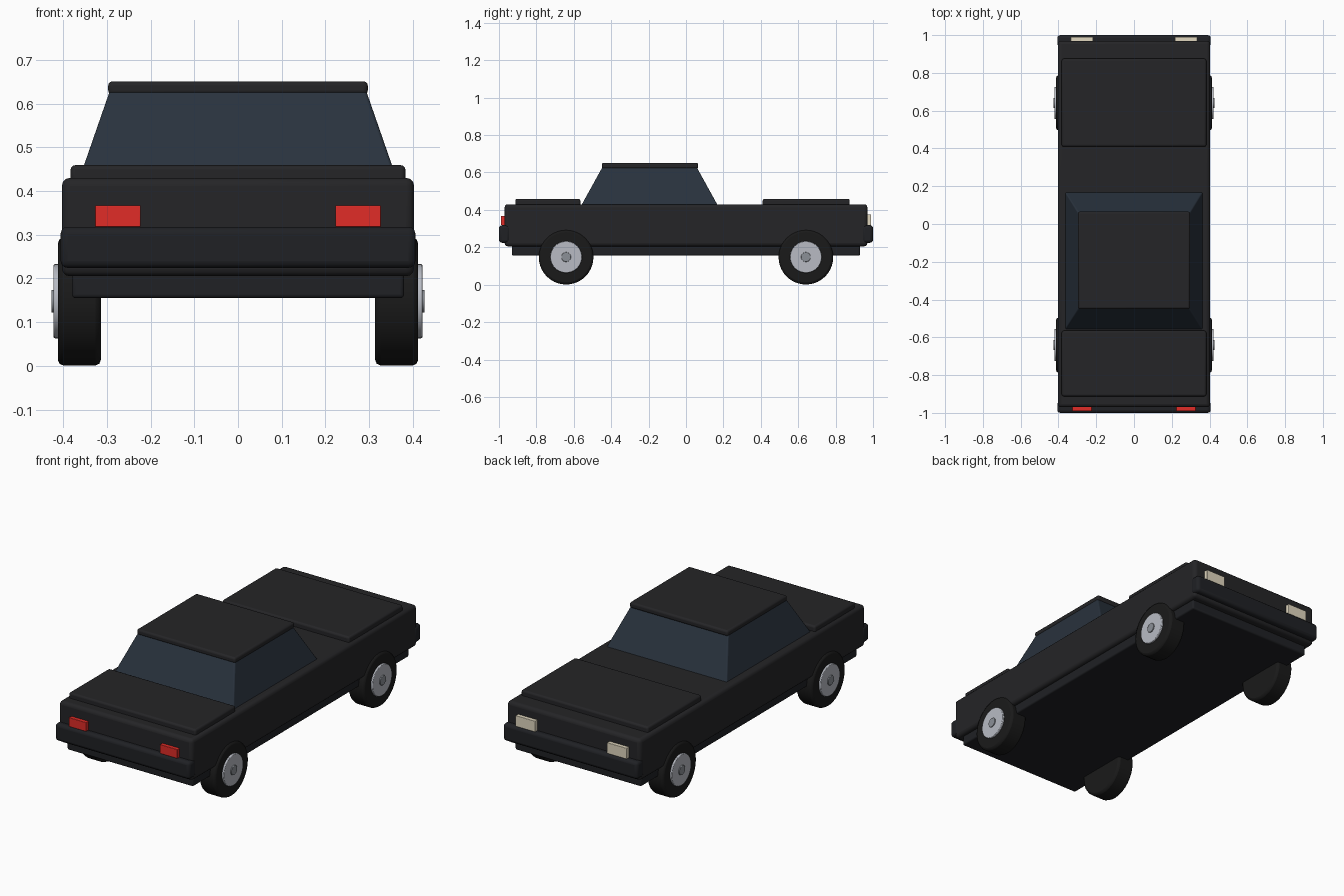
import bpy, bmesh, math
from mathutils import Matrix

if "Cube" in bpy.data.objects:
    bpy.data.objects.remove(bpy.data.objects["Cube"])


def material(name, rgb):
    m = bpy.data.materials.new(name)
    m.diffuse_color = (*rgb, 1)
    m.use_nodes = True
    m.node_tree.nodes["Principled BSDF"].inputs["Base Color"].default_value = m.diffuse_color
    return m


PAINT = material("black_paint", (0.018, 0.018, 0.02))
TRIM = material("dark_trim", (0.014, 0.015, 0.018))
GLASS = material("tinted_glass", (0.022, 0.032, 0.047))
RUBBER = material("rubber", (0.01, 0.01, 0.01))
RIM = material("rim_metal", (0.48, 0.5, 0.55))
HUB = material("hub_metal", (0.26, 0.28, 0.31))
RED = material("red_lamp", (0.75, 0.025, 0.02))
CREAM = material("cream_lamp", (0.75, 0.68, 0.52))


def finish(bm, name, mat, bevel=0.0, segments=3):
    mesh = bpy.data.meshes.new(name)
    bm.to_mesh(mesh)
    bm.free()
    mesh.materials.append(mat)
    ob = bpy.data.objects.new(name, mesh)
    bpy.context.collection.objects.link(ob)
    if bevel:
        mod = ob.modifiers.new("rounded_edges", 'BEVEL')
        mod.width, mod.segments = bevel, segments
        mod.limit_method, mod.angle_limit = 'ANGLE', math.radians(35)
    bpy.context.view_layer.objects.active = ob
    ob.select_set(True)
    bpy.ops.object.shade_smooth_by_angle(angle=math.radians(35))
    ob.select_set(False)
    return ob


def box(name, x, y, z, mat, bevel=0.0, top=None):
    """Box from (min, max) ranges; top gives x and y ranges of a tapered top."""
    bm = bmesh.new()
    bmesh.ops.create_cube(bm, size=1)
    for v in bm.verts:
        i, j, k = (int(c > 0) for c in v.co)
        xr, yr = top if top and k else (x, y)
        v.co = (xr[i], yr[j], z[k])
    return finish(bm, name, mat, bevel)


def disc(name, x0, x1, y, z, r, mat, bevel=0.0, sides=40):
    """Cylinder lying along x."""
    bm = bmesh.new()
    place = Matrix.Translation(((x0 + x1) / 2, y, z)) @ Matrix.Rotation(math.pi / 2, 4, 'Y')
    bmesh.ops.create_cone(bm, cap_ends=True, segments=sides, radius1=r, radius2=r,
                          depth=abs(x1 - x0), matrix=place)
    return finish(bm, name, mat, bevel, 2)


# Body shell, underbody and lids
box("body", (-0.403, 0.403), (-0.97, 0.97), (0.205, 0.43), PAINT, 0.018)
box("underbody", (-0.38, 0.38), (-0.93, 0.93), (0.155, 0.23), TRIM, 0.008)
box("front_lid", (-0.383, 0.383), (-0.912, -0.565), (0.41, 0.459), PAINT, 0.01)
box("rear_lid", (-0.383, 0.383), (0.41, 0.875), (0.41, 0.459), PAINT, 0.01)

# Cabin glasshouse and roof
box("cabin_glass", (-0.366, 0.366), (-0.562, 0.172), (0.42, 0.63), GLASS, 0.006,
    top=((-0.293, 0.293), (-0.446, 0.056)))
box("roof", (-0.297, 0.297), (-0.45, 0.065), (0.62, 0.651), PAINT, 0.01)

# Bumpers
for end, s in (("front", -1), ("rear", 1)):
    box(end + "_bumper", (-0.406, 0.406), tuple(sorted((s * 0.94, s * 1.0))),
        (0.224, 0.318), TRIM, 0.016)

# Lamps and wheels
for side, s in (("left", -1), ("right", 1)):
    box(side + "_red_lamp", tuple(sorted((s * 0.223, s * 0.327))), (-0.99, -0.955),
        (0.318, 0.367), RED, 0.002)
    box(side + "_cream_lamp", tuple(sorted((s * 0.217, s * 0.335))), (0.955, 0.99),
        (0.317, 0.376), CREAM, 0.002)
    for end, y in (("front", -0.641), ("rear", 0.641)):
        tag = f"{end}_{side}_"
        disc(tag + "tyre", s * 0.314, s * 0.412, y, 0.147, 0.146, RUBBER, 0.012)
        disc(tag + "rim", s * 0.36, s * 0.422, y, 0.148, 0.085, RIM, 0.003)
        disc(tag + "hub", s * 0.38, s * 0.427, y, 0.148, 0.026, HUB, 0.002, 24)
